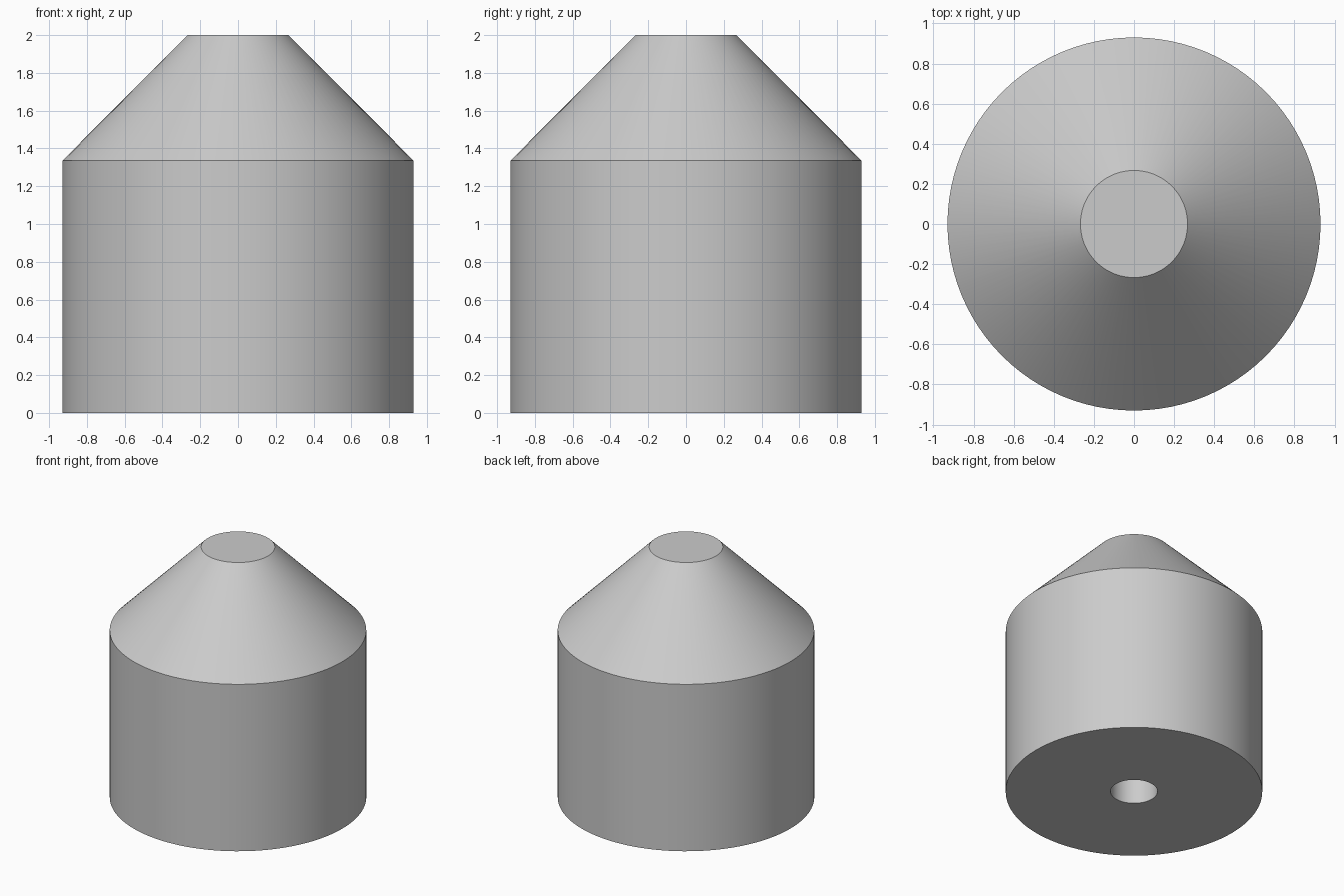
import bpy
import bmesh
import math

if "Cube" in bpy.data.objects:
    bpy.data.objects.remove(bpy.data.objects["Cube"], do_unlink=True)

SEGMENTS = 96

# Plain grey material
grey = bpy.data.materials.new("plain_grey")
grey.use_nodes = True
colour = (0.6, 0.6, 0.6, 1.0)
grey.diffuse_color = colour
grey.node_tree.nodes["Principled BSDF"].inputs["Base Color"].default_value = colour


def lathe(name, profile, material):
    """Turn a (radius, height) profile around the z axis."""
    bm = bmesh.new()
    verts = [bm.verts.new((r, 0, z)) for r, z in profile]
    edges = [bm.edges.new(pair) for pair in zip(verts, verts[1:])]
    bmesh.ops.spin(bm, geom=verts + edges, cent=(0, 0, 0), axis=(0, 0, 1),
                   angle=math.tau, steps=SEGMENTS, use_merge=False)
    bmesh.ops.remove_doubles(bm, verts=bm.verts, dist=0.0001)
    bmesh.ops.recalc_face_normals(bm, faces=bm.faces)
    mesh = bpy.data.meshes.new(name)
    bm.to_mesh(mesh)
    bm.free()
    mesh.materials.append(material)
    obj = bpy.data.objects.new(name, mesh)
    bpy.context.collection.objects.link(obj)
    bpy.ops.object.select_all(action="DESELECT")
    obj.select_set(True)
    bpy.context.view_layer.objects.active = obj
    bpy.ops.object.shade_smooth_by_angle(angle=math.radians(30))
    return obj


# Cylinder with a cut-off cone on top and a blind bore in the underside
lathe("tapered_body", [
    (0, 1.0), (0.17, 1.0), (0.17, 0),      # bore
    (0.93, 0), (0.93, 1.335),              # base and wall
    (0.267, 2.0), (0, 2.0),                # cone and flat tip
], grey)
